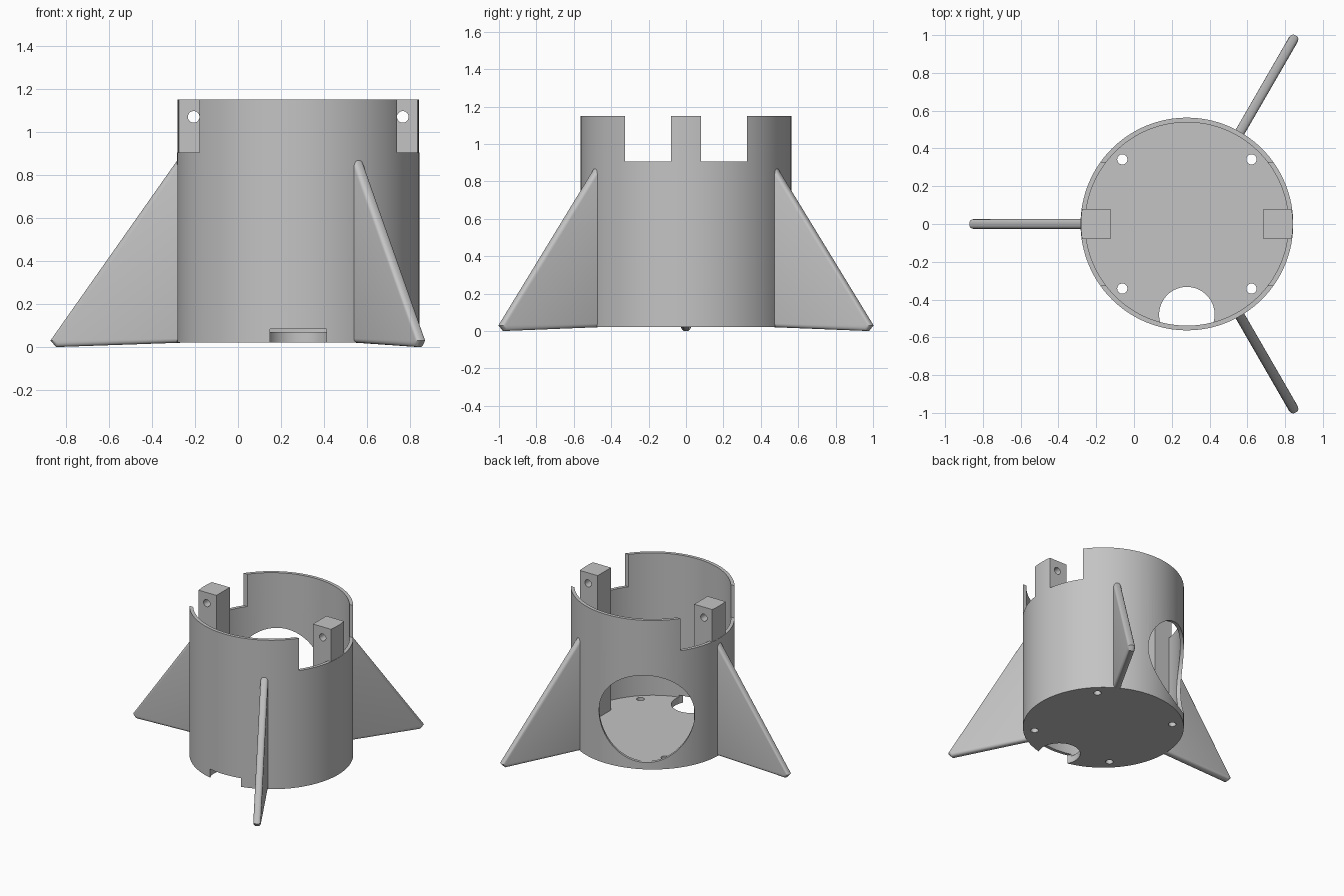
import bpy, bmesh, math
from mathutils import Matrix

cube = bpy.data.objects.get("Cube")
if cube:
    bpy.data.objects.remove(cube, do_unlink=True)

CX = 0.28            # axis of the tube
R_OUT, R_IN = 0.563, 0.538
Z0, FLOOR, TOP = 0.02, 0.07, 1.15

grey = bpy.data.materials.new("plain_grey")
grey.use_nodes = True
grey.diffuse_color = (0.55, 0.55, 0.55, 1)
grey.node_tree.nodes["Principled BSDF"].inputs["Base Color"].default_value = grey.diffuse_color


def cylinder(name, r, z_low, z_high, x=CX, y=0, sides=128):
    bpy.ops.mesh.primitive_cylinder_add(vertices=sides, radius=r, depth=z_high - z_low,
                                        location=(x, y, (z_low + z_high) / 2))
    ob = bpy.context.object
    ob.name = name
    return ob


def box(name, x, y, z):
    """Box from (low, high) pairs."""
    bpy.ops.mesh.primitive_cube_add(size=1, location=[sum(p) / 2 for p in (x, y, z)])
    ob = bpy.context.object
    ob.name = name
    ob.scale = [p[1] - p[0] for p in (x, y, z)]
    return ob


def carve(target, cutter, operation='DIFFERENCE'):
    bpy.context.view_layer.update()
    mod = target.modifiers.new("carve", 'BOOLEAN')
    mod.operation = operation
    mod.solver = 'EXACT'
    mod.object = cutter
    with bpy.context.temp_override(object=target, active_object=target):
        bpy.ops.object.modifier_apply(modifier=mod.name)
    bpy.data.objects.remove(cutter, do_unlink=True)


def finish(ob):
    ob.data.materials.clear()
    ob.data.materials.append(grey)
    bpy.ops.object.select_all(action='DESELECT')
    ob.select_set(True)
    bpy.context.view_layer.objects.active = ob
    bpy.ops.object.shade_smooth_by_angle(angle=math.radians(32))


# Open tube with a floor
tube = cylinder("tube_body", R_OUT, Z0, TOP)
carve(tube, cylinder("bore", R_IN, FLOOR, TOP + 0.1))

# Slots in the rim on both sides
for s in (-1, 1):
    edge = sorted((CX + s * 0.3, CX + s * 0.7))
    carve(tube, box("slot", edge, (-0.325, 0.325), (0.905, TOP + 0.1)))

# Rounded cable notch at the front of the floor
carve(tube, cylinder("notch", 0.147, -0.1, 0.085, CX, -0.48, 64))

# Screw holes in the floor
for sx in (-1, 1):
    for sy in (-1, 1):
        carve(tube, cylinder("screw_hole", 0.027, -0.1, 0.2, CX + sx * 0.342, sy * 0.342, 32))

# Large round window between two fins
window = cylinder("window", 0.33, 0.2, 0.9, sides=96)
window.matrix_world = (Matrix.Translation((CX, 0, 0.402))
                       @ Matrix.Rotation(math.radians(120), 4, 'Z')
                       @ Matrix.Rotation(math.radians(90), 4, 'Y')
                       @ Matrix.Translation((0, 0, 0.55)))
carve(tube, window)
finish(tube)

# Inner posts with a cross hole near the top
for s, side in ((-1, "right"), (1, "left")):
    span = sorted((CX + s * 0.405, CX + s * 0.6))
    post = box(side + "_post", span, (-0.08, 0.08), (FLOOR - 0.02, TOP))
    carve(post, cylinder("trim", R_OUT - 0.002, 0, TOP + 0.1), 'INTERSECT')
    pin = cylinder("pin_hole", 0.027, 0, 0.4, sides=32)
    pin.rotation_euler.x = math.radians(90)
    pin.location = (CX + s * 0.486, 0, 1.07)
    carve(post, pin)
    finish(post)


# Triangular fins with rounded outer edges
def fin(name, angle):
    profile = [(0.548, 0.02), (1.125, 0.0), (1.152, 0.03), (0.548, 0.888)]
    half = 0.026
    bm = bmesh.new()
    verts = [bm.verts.new((r, -half, z)) for r, z in profile]
    face = bm.faces.new(verts)
    new = bmesh.ops.extrude_face_region(bm, geom=[face])["geom"]
    bmesh.ops.translate(bm, vec=(0, 2 * half, 0),
                        verts=[v for v in new if isinstance(v, bmesh.types.BMVert)])
    bmesh.ops.recalc_face_normals(bm, faces=bm.faces)
    rim = [e for e in bm.edges if abs(e.verts[0].co.y - e.verts[1].co.y) < 0.001
           and max(v.co.x for v in e.verts) > 0.6]
    bmesh.ops.bevel(bm, geom=rim, offset=0.02, segments=4, profile=0.5, affect='EDGES')
    mesh = bpy.data.meshes.new(name)
    bm.to_mesh(mesh)
    bm.free()
    ob = bpy.data.objects.new(name, mesh)
    bpy.context.collection.objects.link(ob)
    ob.location.x = CX
    ob.rotation_euler.z = math.radians(angle)
    finish(ob)


for name, angle in (("right_fin", 180), ("back_left_fin", 60), ("front_left_fin", -60)):
    fin(name, angle)
